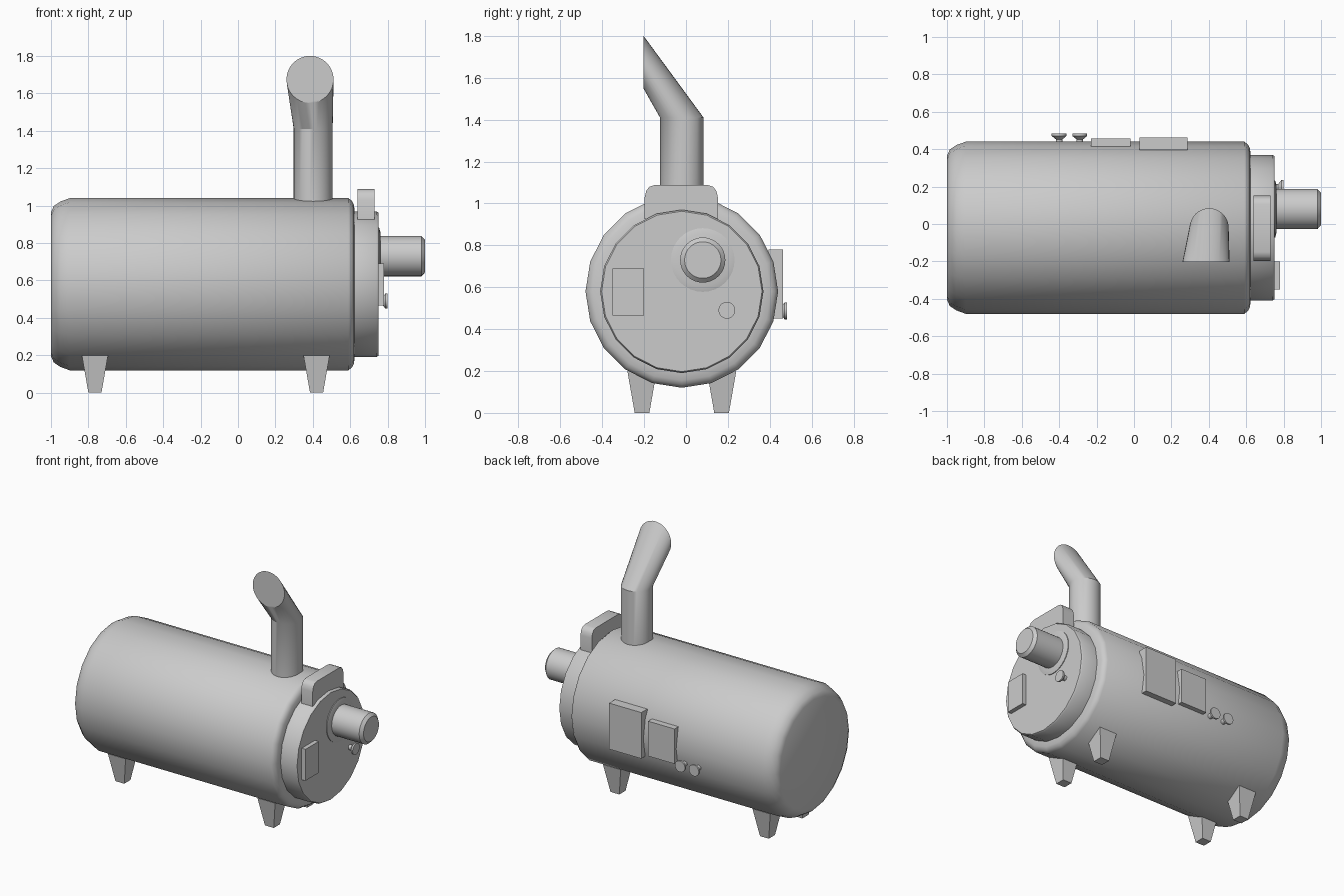
import bpy, bmesh
from math import sin, cos, pi, radians
from mathutils import Vector

if "Cube" in bpy.data.objects:
    bpy.data.objects.remove(bpy.data.objects["Cube"])


def finish(name, bm, smooth=True, angle=40):
    bmesh.ops.recalc_face_normals(bm, faces=bm.faces)
    me = bpy.data.meshes.new(name)
    bm.to_mesh(me)
    bm.free()
    ob = bpy.data.objects.new(name, me)
    bpy.context.collection.objects.link(ob)
    if smooth:
        bpy.ops.object.select_all(action='DESELECT')
        bpy.context.view_layer.objects.active = ob
        ob.select_set(True)
        bpy.ops.object.shade_smooth_by_angle(angle=radians(angle))
    return ob


def loft(name, rings, smooth=True, angle=40):
    """Skin a list of point rings and cap both ends."""
    bm = bmesh.new()
    vr = [[bm.verts.new(p) for p in r] for r in rings]
    n = len(vr[0])
    for a, b in zip(vr, vr[1:]):
        for i in range(n):
            j = (i + 1) % n
            bm.faces.new((a[i], a[j], b[j], b[i]))
    bm.faces.new(vr[0])
    bm.faces.new(vr[-1])
    return finish(name, bm, smooth, angle)


def ring(c, r, u, v, n):
    u, v = Vector(u), Vector(v)
    return [Vector(c) + r * (cos(2 * pi * i / n) * u + sin(2 * pi * i / n) * v) for i in range(n)]


def turned_x(name, profile, y, z, n, angle=40):
    return loft(name, [ring((x, y, z), r, (0, 1, 0), (0, 0, 1), n) for x, r in profile], True, angle)


def turned_y(name, profile, x, z, n):
    return loft(name, [ring((x, y, z), r, (1, 0, 0), (0, 0, 1), n) for y, r in profile])


def box(name, x0, x1, y0, y1, z0, z1):
    rings = [[(x0, y0, z), (x1, y0, z), (x1, y1, z), (x0, y1, z)] for z in (z0, z1)]
    return loft(name, rings, False)


CY, CZ = -0.02, 0.58

# Main tank with rounded rims
turned_x("tank_body", [(-1.0, 0.385), (-0.985, 0.418), (-0.95, 0.442), (-0.90, 0.46),
                       (0.59, 0.46), (0.61, 0.445), (0.62, 0.425), (0.625, 0.38)], CY, CZ, 20)

# End plate
turned_x("end_plate", [(0.60, 0.39), (0.74, 0.39), (0.75, 0.383)], CY, CZ, 20)

# Flange and outlet pipe
turned_x("pipe_flange", [(0.74, 0.152), (0.755, 0.152), (0.762, 0.125)], 0.08, 0.73, 32)
turned_x("outlet_pipe", [(0.74, 0.108), (0.98, 0.108), (1.0, 0.087)], 0.08, 0.73, 32)

# Bent chimney, cut off vertically
X, Y, Z = (1, 0, 0), (0, 1, 0), (0, 0, 1)
loft("chimney", [ring((0.402, CY, 0.98), 0.104, X, Y, 32),
                 ring((0.402, CY, 1.41), 0.104, X, Y, 32),
                 ring((0.385, -0.203, 1.675), 0.126, X, Z, 32)], True, 30)

# Rounded bracket above the end plate
outline = [(-0.197, 0.925), (-0.197, 1.03), (-0.19, 1.06), (-0.175, 1.08), (-0.15, 1.088),
           (0.105, 1.088), (0.13, 1.08), (0.145, 1.06), (0.152, 1.03), (0.152, 0.925)]
loft("top_bracket", [[(x, y, z) for y, z in outline] for x in (0.64, 0.73)])

# Control boxes
box("end_box", 0.74, 0.78, -0.35, -0.20, 0.465, 0.69)
box("large_side_box", 0.03, 0.285, 0.395, 0.463, 0.45, 0.78)
box("small_side_box", -0.23, -0.02, 0.41, 0.458, 0.48, 0.73)

# Knobs: thin stem and flared head
knob = [(-0.06, 0.018), (-0.03, 0.018), (-0.012, 0.04), (0.0, 0.04)]
turned_x("end_knob", [(0.80 + d, r) for d, r in knob], 0.195, 0.49, 20)
for i, x in enumerate((-0.29, -0.40)):
    turned_y(f"side_knob_{i + 1}", [(0.483 + d, r) for d, r in knob], x, 0.487, 20)

# Tapered legs
for i, x in enumerate((-0.765, 0.42)):
    for side, s in (("front", -1), ("back", 1)):
        y = CY + s * 0.19
        loft(f"{side}_leg_{i + 1}",
             [[(x - h, y - h, z), (x + h, y - h, z), (x + h, y + h, z), (x - h, y + h, z)]
              for z, h in ((0.0, 0.035), (0.2, 0.07))], False)
